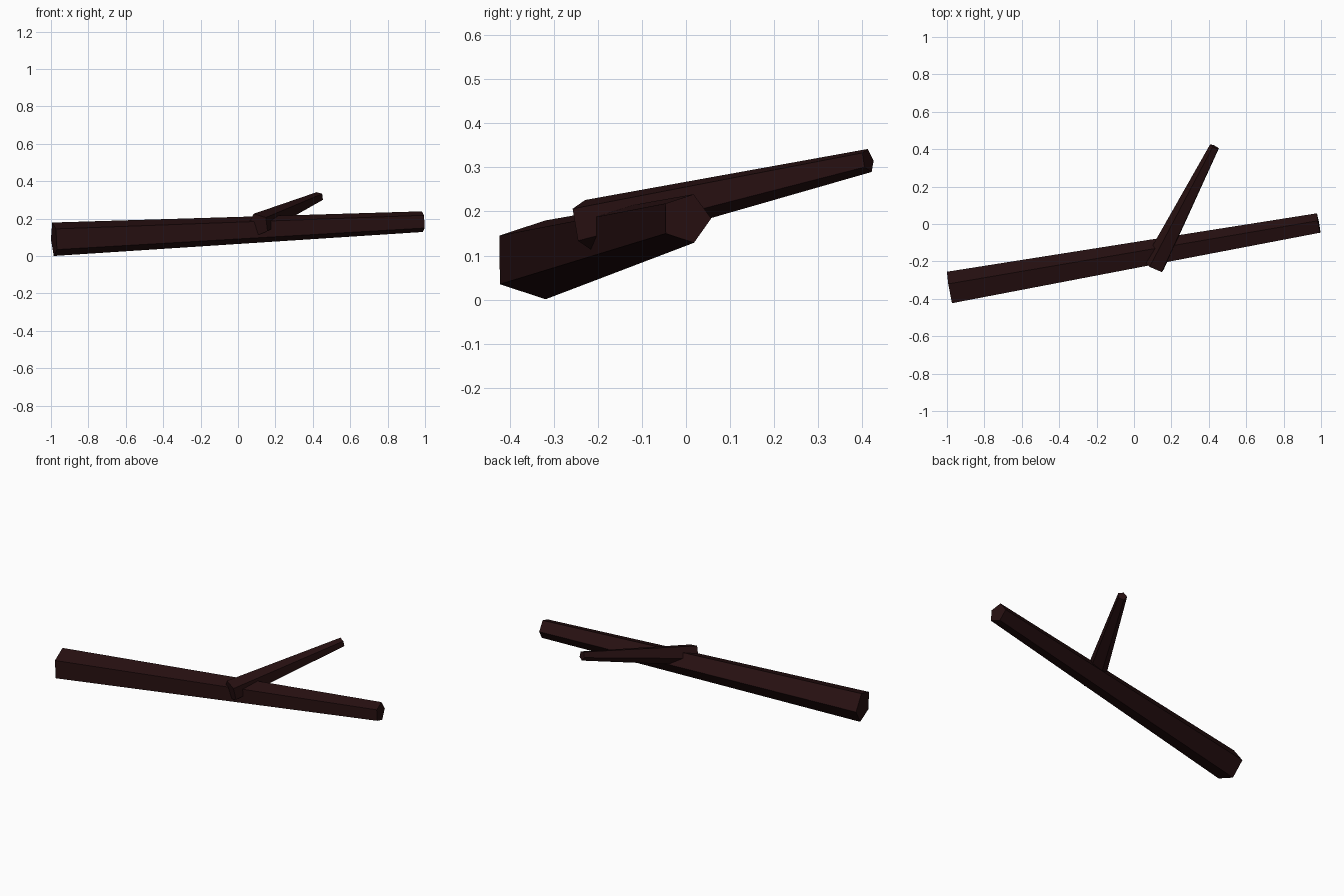
import bpy, bmesh, math
from mathutils import Vector

if "Cube" in bpy.data.objects:
    bpy.data.objects.remove(bpy.data.objects["Cube"])

bark = bpy.data.materials.new("dark_brown_bark")
bark.diffuse_color = (0.020, 0.005, 0.0055, 1)
bark.use_nodes = True
bark.node_tree.nodes["Principled BSDF"].inputs["Base Color"].default_value = bark.diffuse_color


def tapered_stick(name, start, end, r_start, r_end, turn, sides=5):
    """Flat-sided tapered stick; turn = angle of first corner, from the side axis towards up."""
    start, end = Vector(start), Vector(end)
    axis = (end - start).normalized()
    side = axis.cross(Vector((0, 0, 1))).normalized()
    up = side.cross(axis)
    bm = bmesh.new()
    rings = []
    for centre, r in ((start, r_start), (end, r_end)):
        ring = []
        for i in range(sides):
            a = math.radians(turn) + math.tau * i / sides
            ring.append(bm.verts.new(centre + r * (math.cos(a) * side + math.sin(a) * up)))
        rings.append(ring)
    for i in range(sides):
        j = (i + 1) % sides
        bm.faces.new((rings[0][i], rings[0][j], rings[1][j], rings[1][i]))
    bm.faces.new(rings[0])
    bm.faces.new(rings[1])
    bmesh.ops.recalc_face_normals(bm, faces=bm.faces)
    mesh = bpy.data.meshes.new(name)
    bm.to_mesh(mesh)
    bm.free()
    mesh.materials.append(bark)
    obj = bpy.data.objects.new(name, mesh)
    bpy.context.collection.objects.link(obj)
    return obj


# Main log, flat side to the front
tapered_stick("main_log", (-0.984, -0.348, 0.090), (0.988, 0.0, 0.184), 0.094, 0.058, 180)
# Side branch, its thick end poking through the front of the log
tapered_stick("side_branch", (0.108, -0.228, 0.168), (0.432, 0.413, 0.316), 0.063, 0.028, 38)
